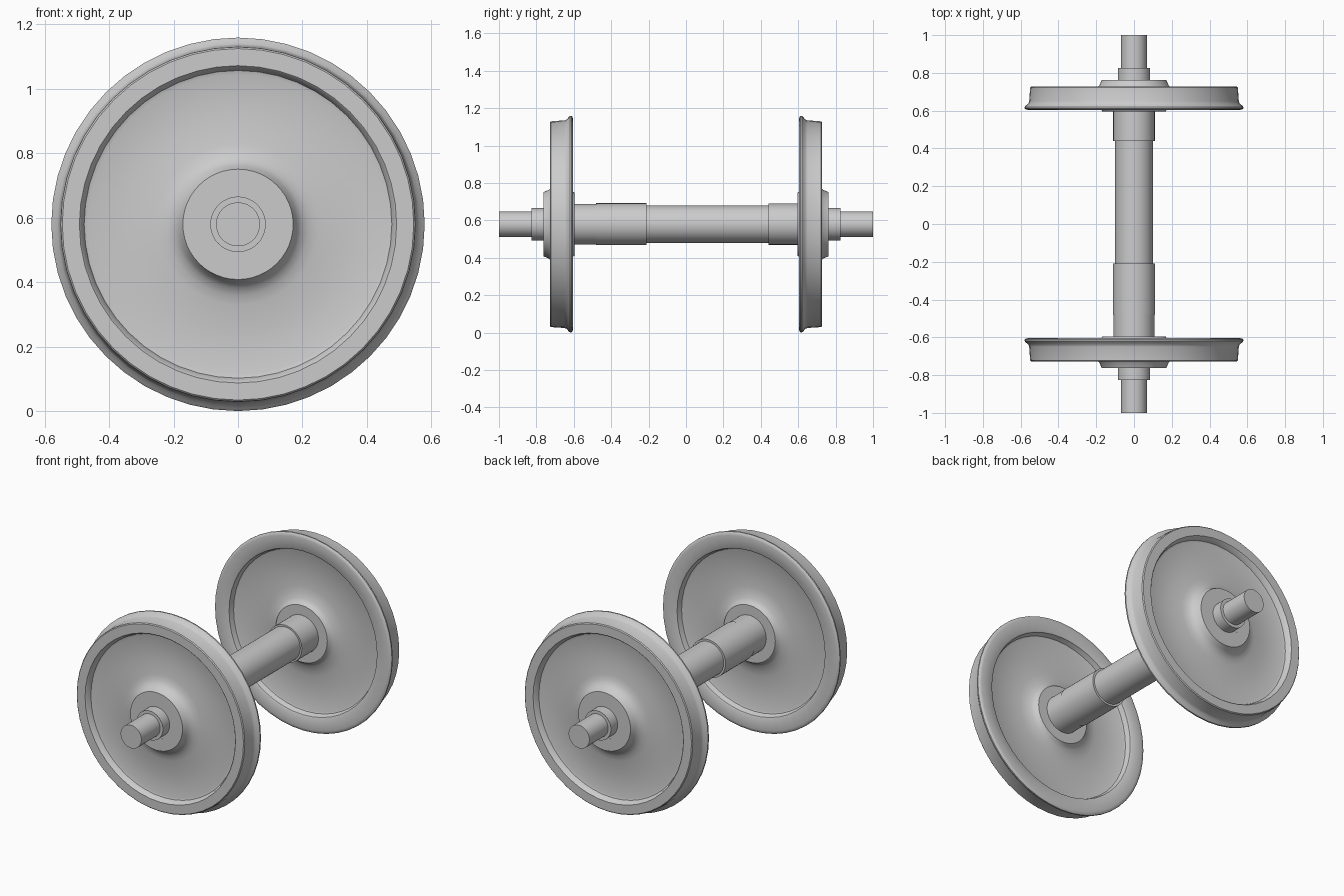
import bpy, bmesh, math

if "Cube" in bpy.data.objects:
    bpy.data.objects.remove(bpy.data.objects["Cube"])

CENTRE_Z = 0.58


def lathe(name, profile, sides, closed=False, flip=1):
    """Revolve (y, radius) points around the axle line."""
    bm = bmesh.new()
    rings = []
    for y, r in profile:
        rings.append([bm.verts.new((r * math.sin(2 * math.pi * i / sides), flip * y,
                                    CENTRE_Z + r * math.cos(2 * math.pi * i / sides)))
                      for i in range(sides)])
    pairs = list(zip(rings, rings[1:]))
    if closed:
        pairs.append((rings[-1], rings[0]))
    else:
        bm.faces.new(rings[0])
        bm.faces.new(rings[-1])
    for a, b in pairs:
        for i in range(sides):
            j = (i + 1) % sides
            bm.faces.new((a[i], a[j], b[j], b[i]))
    bmesh.ops.recalc_face_normals(bm, faces=bm.faces)
    mesh = bpy.data.meshes.new(name)
    bm.to_mesh(mesh)
    bm.free()
    obj = bpy.data.objects.new(name, mesh)
    bpy.context.collection.objects.link(obj)
    bpy.ops.object.select_all(action='DESELECT')
    obj.select_set(True)
    bpy.context.view_layer.objects.active = obj
    bpy.ops.object.shade_smooth_by_angle(angle=math.radians(35))
    return obj


# stepped axle with journals, wheel seats and the longer collar on one side
lathe("axle", [
    (-1.0, 0.068), (-0.825, 0.068), (-0.825, 0.086), (-0.762, 0.086),
    (-0.762, 0.109), (-0.48, 0.109), (-0.48, 0.112), (-0.21, 0.112),
    (-0.21, 0.10), (0.44, 0.10), (0.44, 0.11), (0.762, 0.11),
    (0.762, 0.086), (0.825, 0.086), (0.825, 0.068), (1.0, 0.068)], 48)

# wheel section: hub, dished web, rim, tread and flange
wheel = [
    # outer face, hub to rim
    (0.763, 0.10), (0.763, 0.171), (0.735, 0.183), (0.718, 0.197),
    (0.706, 0.220), (0.699, 0.250), (0.693, 0.335), (0.690, 0.465),
    (0.694, 0.477), (0.722, 0.487), (0.727, 0.492),
    # tread and flange
    (0.727, 0.545), (0.722, 0.550), (0.650, 0.555), (0.637, 0.560),
    (0.628, 0.572), (0.620, 0.579), (0.612, 0.579), (0.606, 0.572),
    # inner face, rim to hub
    (0.604, 0.560), (0.604, 0.490), (0.608, 0.484), (0.636, 0.474), (0.640, 0.465),
    (0.638, 0.260), (0.632, 0.225), (0.622, 0.195), (0.612, 0.178),
    (0.595, 0.168), (0.595, 0.10)]
for name, side in (("front_wheel", -1), ("back_wheel", 1)):
    lathe(name, wheel, 48, closed=True, flip=side)
